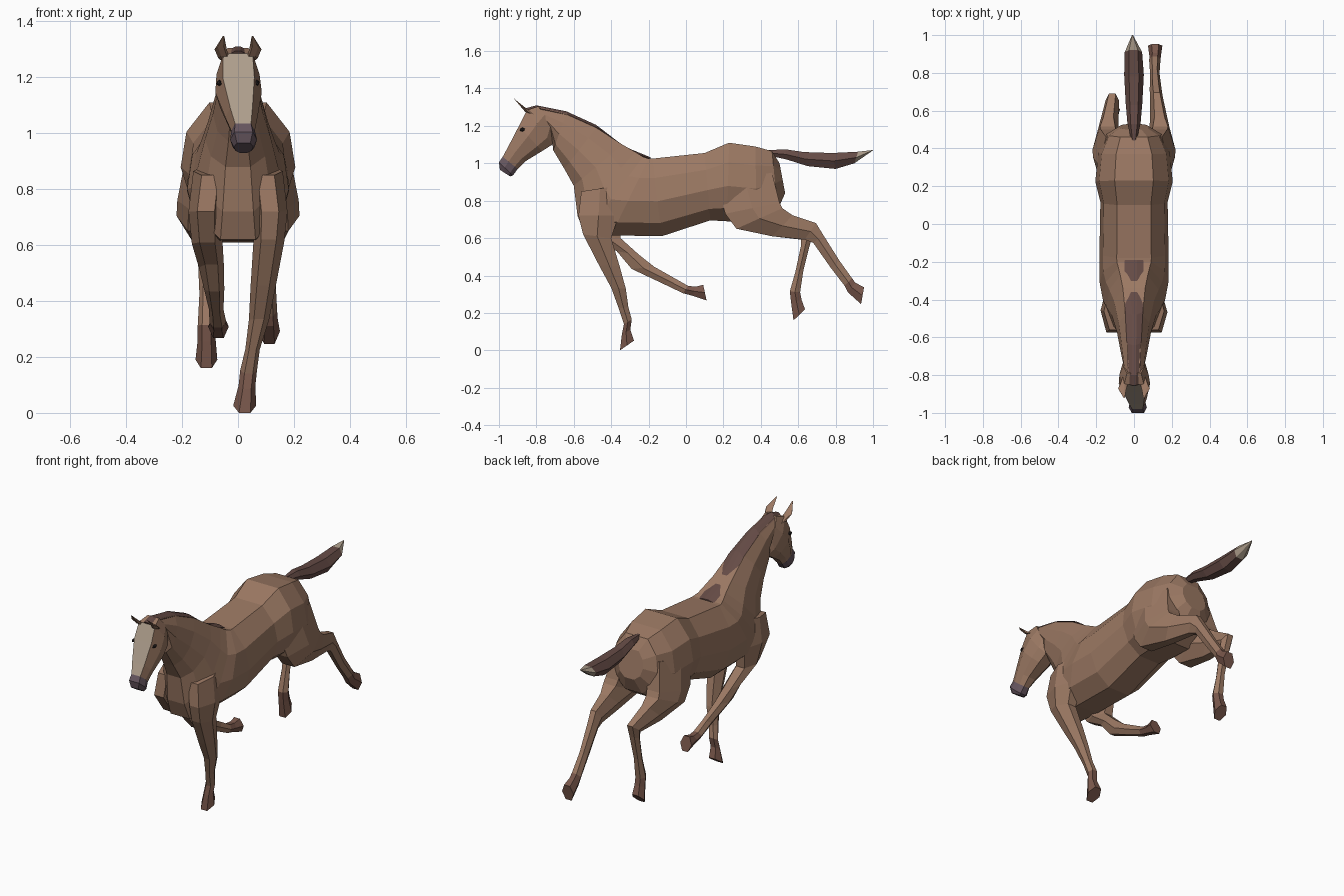
import bpy, bmesh, math
from mathutils import Vector

def material(name, rgb):
    m = bpy.data.materials.new(name)
    m.diffuse_color = (*rgb, 1)
    return m

COAT = material("coat", (0.33, 0.19, 0.125))
DARK = material("dark_hair", (0.13, 0.07, 0.06))
HOOF = material("hoof", (0.19, 0.095, 0.07))
NOSE = material("nose", (0.13, 0.09, 0.11))
PALE = material("pale", (0.42, 0.34, 0.26))
EYE = material("eye", (0.02, 0.015, 0.015))

# Half cross-sections: (fraction of half width, fraction from lower to upper edge)
BARREL = [(0.38, 0), (0.82, 0.17), (1, 0.45), (0.9, 0.75), (0.5, 1)]
SKULL = [(0.4, 0), (0.8, 0.2), (1, 0.6), (0.68, 1)]
LIMB = [(0.5, 0), (1, 0.5), (0.5, 1)]
ROOF = [(0.8, 0), (1, 0.5), (0.3, 1)]

def loft(name, rings, half, mats=(COAT,), pick=lambda seg, side: 0):
    """Each ring: x centre, upper edge y z, lower edge y z, half width."""
    section = half + [(-u, t) for u, t in reversed(half)]
    n = len(section)
    bm = bmesh.new()
    loops = []
    for x, uy, uz, ly, lz, w in rings:
        up, low = Vector((x, uy, uz)), Vector((x, ly, lz))
        loops.append([bm.verts.new(low.lerp(up, t) + Vector((u * w, 0, 0)))
                      for u, t in section])
    for s, (a, b) in enumerate(zip(loops, loops[1:])):
        for k in range(n):
            j = (k + 1) % n
            f = bm.faces.new((a[k], a[j], b[j], b[k]))
            f.material_index = pick(s, k)
    bm.faces.new(loops[0]).material_index = pick(0, 0)
    bm.faces.new(loops[-1]).material_index = pick(len(rings) - 2, 0)
    bmesh.ops.recalc_face_normals(bm, faces=bm.faces)
    me = bpy.data.meshes.new(name)
    bm.to_mesh(me)
    bm.free()
    for m in mats:
        me.materials.append(m)
    ob = bpy.data.objects.new(name, me)
    bpy.context.collection.objects.link(ob)
    return ob

# Body and neck, rump to poll
loft("body_and_neck", [
    (0, 0.50, 1.00, 0.53, 0.84, 0.08),
    (0, 0.46, 1.065, 0.49, 0.75, 0.145),
    (0, 0.37, 1.09, 0.38, 0.68, 0.19),
    (0, 0.23, 1.11, 0.22, 0.69, 0.205),
    (0, 0.10, 1.055, 0.13, 0.695, 0.178),
    (0, -0.18, 1.025, -0.13, 0.61, 0.183),
    (0, -0.20, 1.025, -0.40, 0.615, 0.182),
    (0, -0.23, 1.035, -0.54, 0.62, 0.165),
    (0, -0.27, 1.06, -0.58, 0.72, 0.145),
    (0, -0.34, 1.10, -0.60, 0.88, 0.118),
    (0, -0.48, 1.19, -0.65, 0.97, 0.09),
    (0, -0.64, 1.265, -0.71, 1.07, 0.07),
    (0, -0.79, 1.30, -0.71, 1.17, 0.056)], BARREL)

# Mane along the crest
loft("mane", [
    (0, -0.19, 1.032, -0.19, 1.015, 0.05),
    (0, -0.33, 1.09, -0.31, 1.06, 0.052),
    (0, -0.48, 1.205, -0.45, 1.165, 0.047),
    (0, -0.64, 1.278, -0.62, 1.24, 0.038),
    (0, -0.80, 1.31, -0.78, 1.28, 0.035),
    (0, -0.855, 1.295, -0.84, 1.27, 0.03)], ROOF, (DARK,))

# Head with pale blaze on its front face and dark nose
loft("head", [
    (0, -0.79, 1.305, -0.705, 1.19, 0.055),
    (0, -0.85, 1.285, -0.715, 1.10, 0.077),
    (0.002, -0.893, 1.20, -0.77, 1.065, 0.083),
    (0.012, -0.95, 1.09, -0.86, 1.01, 0.058),
    (0.018, -0.98, 1.035, -0.90, 0.97, 0.042),
    (0.02, -1.0, 1.005, -0.925, 0.935, 0.048),
    (0.02, -0.995, 0.965, -0.94, 0.93, 0.035)], SKULL, (COAT, PALE, NOSE),
    lambda s, k: 2 if s > 3 else (1 if k == 3 and s > 0 else 0))

# Ears and eyes
for side, label in ((1, "right"), (-1, "left")):
    loft(label + "_ear", [
        (side * 0.05, -0.86, 1.275, -0.81, 1.26, 0.02),
        (side * 0.062, -0.89, 1.31, -0.85, 1.29, 0.022),
        (side * 0.052, -0.922, 1.348, -0.918, 1.345, 0.003)], LIMB)
    bpy.ops.mesh.primitive_ico_sphere_add(subdivisions=1, radius=0.016,
                                          location=(side * 0.067, -0.875, 1.18))
    eye = bpy.context.object
    eye.name = label + "_eye"
    eye.scale = (0.7, 1, 0.7)
    eye.data.materials.append(EYE)

# Tail with pale tip
loft("tail", [
    (0, 0.44, 1.07, 0.45, 1.04, 0.015),
    (0, 0.53, 1.075, 0.54, 1.02, 0.035),
    (0, 0.63, 1.06, 0.65, 0.985, 0.044),
    (0, 0.78, 1.055, 0.80, 0.97, 0.052),
    (-0.003, 0.92, 1.062, 0.90, 1.0, 0.046),
    (-0.008, 1.0, 1.071, 0.998, 1.068, 0.003)], LIMB, (DARK, PALE),
    lambda s, k: int(s == 4))

def leg(name, rings):
    last = len(rings) - 3
    loft(name, rings, LIMB, (COAT, HOOF), lambda s, k: int(s >= last))

# Front legs: right one reaches the ground, left one folds back
leg("front_right_leg", [
    (0.10, -0.36, 0.88, -0.56, 0.85, 0.06),
    (0.115, -0.36, 0.72, -0.575, 0.72, 0.062),
    (0.11, -0.40, 0.60, -0.55, 0.62, 0.055),
    (0.09, -0.355, 0.45, -0.465, 0.455, 0.045),
    (0.075, -0.322, 0.33, -0.40, 0.335, 0.036),
    (0.052, -0.308, 0.23, -0.36, 0.225, 0.026),
    (0.038, -0.29, 0.165, -0.332, 0.14, 0.03),
    (0.032, -0.298, 0.11, -0.343, 0.085, 0.03),
    (0.024, -0.278, 0.052, -0.353, 0.0, 0.041)])
leg("front_left_leg", [
    (-0.10, -0.36, 0.88, -0.56, 0.85, 0.06),
    (-0.115, -0.34, 0.72, -0.575, 0.72, 0.062),
    (-0.11, -0.35, 0.60, -0.50, 0.61, 0.055),
    (-0.095, -0.25, 0.51, -0.37, 0.53, 0.045),
    (-0.085, -0.17, 0.447, -0.29, 0.435, 0.036),
    (-0.078, -0.06, 0.385, -0.12, 0.355, 0.026),
    (-0.072, 0.01, 0.345, -0.015, 0.305, 0.03),
    (-0.072, 0.05, 0.34, 0.035, 0.292, 0.029),
    (-0.07, 0.092, 0.35, 0.11, 0.267, 0.037)])

# Hind legs: shared thigh, then right one extended and left one hanging
def thigh(s):
    return [(s * 0.11, 0.46, 0.95, 0.16, 0.90, 0.075),
            (s * 0.135, 0.50, 0.79, 0.21, 0.73, 0.082),
            (s * 0.14, 0.515, 0.76, 0.27, 0.65, 0.08),
            (s * 0.135, 0.57, 0.722, 0.46, 0.61, 0.052)]

leg("hind_right_leg", thigh(1) + [
    (0.12, 0.695, 0.68, 0.635, 0.592, 0.034),
    (0.115, 0.735, 0.615, 0.68, 0.575, 0.032),
    (0.11, 0.82, 0.48, 0.775, 0.44, 0.025),
    (0.11, 0.888, 0.385, 0.848, 0.345, 0.03),
    (0.112, 0.905, 0.362, 0.866, 0.31, 0.03),
    (0.112, 0.952, 0.337, 0.936, 0.247, 0.038)])
leg("hind_left_leg", thigh(-1) + [
    (-0.115, 0.69, 0.65, 0.615, 0.592, 0.036),
    (-0.112, 0.665, 0.575, 0.615, 0.56, 0.032),
    (-0.112, 0.628, 0.43, 0.585, 0.42, 0.026),
    (-0.112, 0.61, 0.31, 0.555, 0.315, 0.032),
    (-0.112, 0.618, 0.27, 0.562, 0.255, 0.032),
    (-0.113, 0.636, 0.22, 0.575, 0.16, 0.039)])
